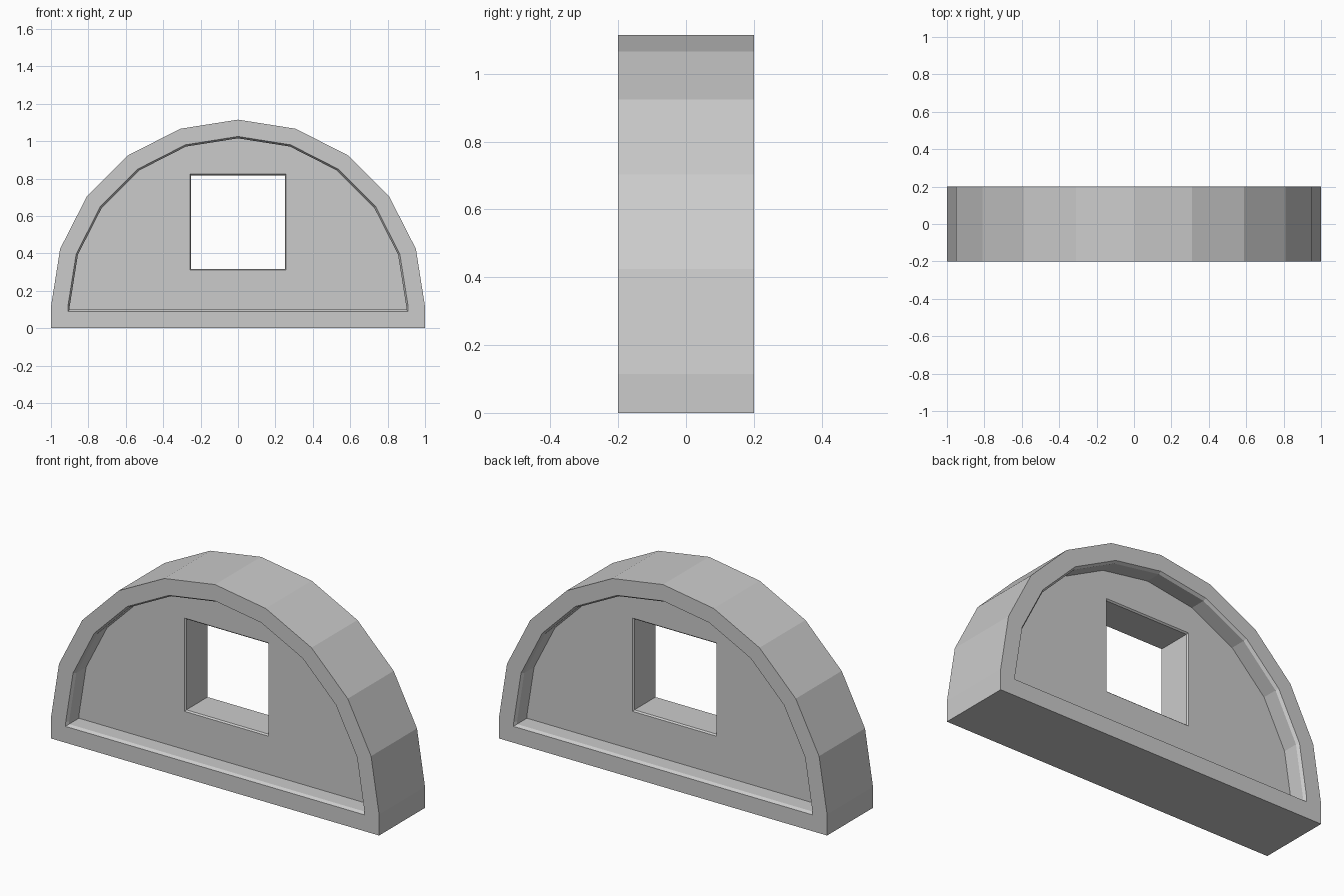
import bpy
import bmesh
from math import cos, sin, pi

cube = bpy.data.objects.get("Cube")
if cube:
    bpy.data.objects.remove(cube, do_unlink=True)

HALF_DEPTH = 0.2      # outer frame
HALF_WALL = 0.1       # recessed wall
SPRING = 0.115        # height of the arch centre
SEGMENTS = 10

stone = bpy.data.materials.new("stone_grey")
stone.use_nodes = True
colour = (0.6, 0.6, 0.6, 1)
stone.diffuse_color = colour
stone.node_tree.nodes["Principled BSDF"].inputs["Base Color"].default_value = colour

bm = bmesh.new()


def ring(outline, y):
    """Closed loop of vertices from an x, z outline."""
    return [bm.verts.new((x, y, z)) for x, z in outline]


def arch(radius, base):
    steps = [pi * i / SEGMENTS for i in range(SEGMENTS + 1)]
    curve = [(radius * cos(a), SPRING + radius * sin(a)) for a in steps]
    return [(radius, base)] + curve + [(-radius, base)]


def square(half, centre=0.567):
    return [(sx * half, centre + sz * half)
            for sx, sz in ((1, -1), (1, 1), (-1, 1), (-1, -1))]


def skin(rings):
    """Join each loop to the next with quads."""
    for a, b in zip(rings, rings[1:]):
        for i in range(len(a)):
            j = (i + 1) % len(a)
            bm.faces.new((a[i], a[j], b[j], b[i]))


def loop_edges(loop):
    return [bm.edges.get((loop[i - 1], loop[i])) for i in range(len(loop))]


# Arched frame with a chamfered recess on both sides
outer, rim, recess = arch(1, 0), arch(0.91, 0.09), arch(0.9, 0.1)
front = [(recess, -HALF_WALL), (recess, -HALF_DEPTH + 0.015),
         (rim, -HALF_DEPTH), (outer, -HALF_DEPTH)]
back = [(outline, -y) for outline, y in reversed(front)]
frame = [ring(*section) for section in front + back]
skin(frame)

# Square window opening with chamfered edges
wide, narrow = square(0.257), square(0.25)
inner_y = HALF_WALL - 0.008
window = [ring(*section) for section in
          ((wide, -HALF_WALL), (narrow, -inner_y), (narrow, inner_y), (wide, HALF_WALL))]
skin(window)

# Recessed wall faces around the window
for end, side in ((0, -1), (-1, 1)):
    bmesh.ops.triangle_fill(
        bm, use_beauty=True, normal=(0, side, 0),
        edges=loop_edges(frame[end]) + loop_edges(window[end]))

bmesh.ops.recalc_face_normals(bm, faces=bm.faces[:])
mesh = bpy.data.meshes.new("arched_window_wall")
bm.to_mesh(mesh)
bm.free()
mesh.materials.append(stone)
wall = bpy.data.objects.new("arched_window_wall", mesh)
bpy.context.collection.objects.link(wall)
